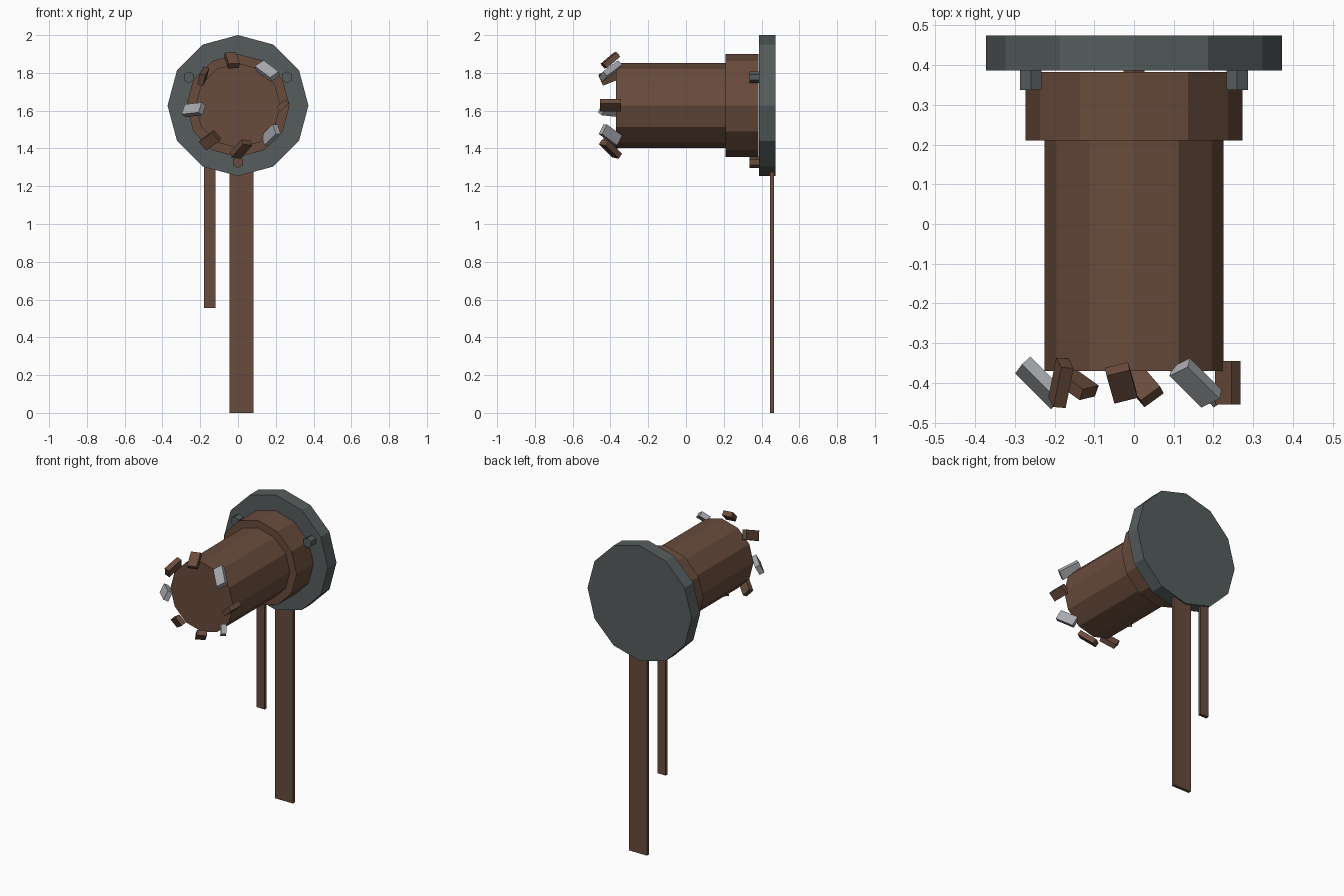
import bpy
import math
from mathutils import Matrix, Vector

cube = bpy.data.objects.get("Cube")
if cube:
    bpy.data.objects.remove(cube, do_unlink=True)

AXIS_Z = 1.627  # height of the pipe axis


def make_material(name, rgb):
    mat = bpy.data.materials.new(name)
    mat.use_nodes = True
    colour = (*rgb, 1.0)
    mat.diffuse_color = colour
    node = next(n for n in mat.node_tree.nodes if n.type == "BSDF_PRINCIPLED")
    node.inputs["Base Color"].default_value = colour
    node.inputs["Roughness"].default_value = 0.8
    return mat


rust = make_material("rust brown", (0.14, 0.071, 0.045))
iron = make_material("dark iron", (0.093, 0.109, 0.109))
steel = make_material("bare steel", (0.39, 0.40, 0.42))


def drum(name, sides, radius, y_front, y_back, mat, x=0, z=AXIS_Z, turn=0):
    """Flat-sided cylinder lying along y."""
    bpy.ops.mesh.primitive_cylinder_add(
        vertices=sides, radius=radius, depth=y_back - y_front,
        location=(x, (y_front + y_back) / 2, z),
        rotation=(math.pi / 2, turn, 0))
    obj = bpy.context.object
    obj.name = name
    obj.data.materials.append(mat)
    return obj


def box(name, matrix, mat):
    """Unit cube placed and scaled by a matrix."""
    bpy.ops.mesh.primitive_cube_add(size=1)
    obj = bpy.context.object
    obj.name = name
    obj.data.transform(matrix)
    obj.data.materials.append(mat)
    return obj


# Pipe, collar and wall flange
drum("pipe", 12, 0.225, -0.37, 0.23, rust)
drum("collar", 12, 0.273, 0.21, 0.383, rust)
drum("flange", 12, 0.373, 0.387, 0.475, iron)

# Three hexagonal bolts around the collar, the lowest one rusted
for name, angle, mat in (("left_bolt", 30, iron), ("right_bolt", 150, iron),
                         ("bottom_bolt", 270, rust)):
    a = math.radians(angle)
    drum(name, 6, 0.031, 0.337, 0.395, mat,
         x=0.3 * math.cos(a), z=AXIS_Z + 0.3 * math.sin(a))

# Stains running down from the flange
for name, left, right, bottom in (("long_stain", -0.045, 0.082, 0),
                                  ("short_stain", -0.18, -0.12, 0.555)):
    top = 1.4
    middle = Vector(((left + right) / 2, 0.455, (bottom + top) / 2))
    size = Matrix.Diagonal((right - left, 0.02, top - bottom, 1))
    box(name, Matrix.Translation(middle) @ size, rust)

# Torn flakes around the mouth: colour, (x, z) centre, length and width
# directions in hundredths
flakes = (
    (rust, (0.236, 1.628), (0, -11, 0), (7, 0, 7)),
    (steel, (0.155, 1.81), (8, -8, -6), (5, 2, 3)),
    (rust, (-0.032, 1.867), (2, -7, -6), (5, 1, 0)),
    (rust, (-0.184, 1.783), (-2, -10, -4), (2, -3, 8)),
    (steel, (-0.235, 1.605), (9, -9, 1), (3, 3, 8)),
    (rust, (-0.148, 1.443), (7, -5, 5), (3, 1, -4)),
    (rust, (0.016, 1.397), (6, -7, 7), (4, 5, -2)),
    (steel, (0.175, 1.472), (6, -8, 6), (-2, 3, 4)),
)
for i, (mat, (x, z), length, width) in enumerate(flakes):
    along = Vector(length) / 100
    unit = along.normalized()
    across = Vector(width)
    across = (across - unit * across.dot(unit)).normalized()
    thick = unit.cross(across)
    frame = Matrix((across * 0.06, along, thick * 0.032)).transposed().to_4x4()
    if frame.determinant() < 0:
        frame = frame @ Matrix.Diagonal((-1, 1, 1, 1))
    box(f"flake_{i + 1}", Matrix.Translation((x, -0.4, z)) @ frame, mat)
